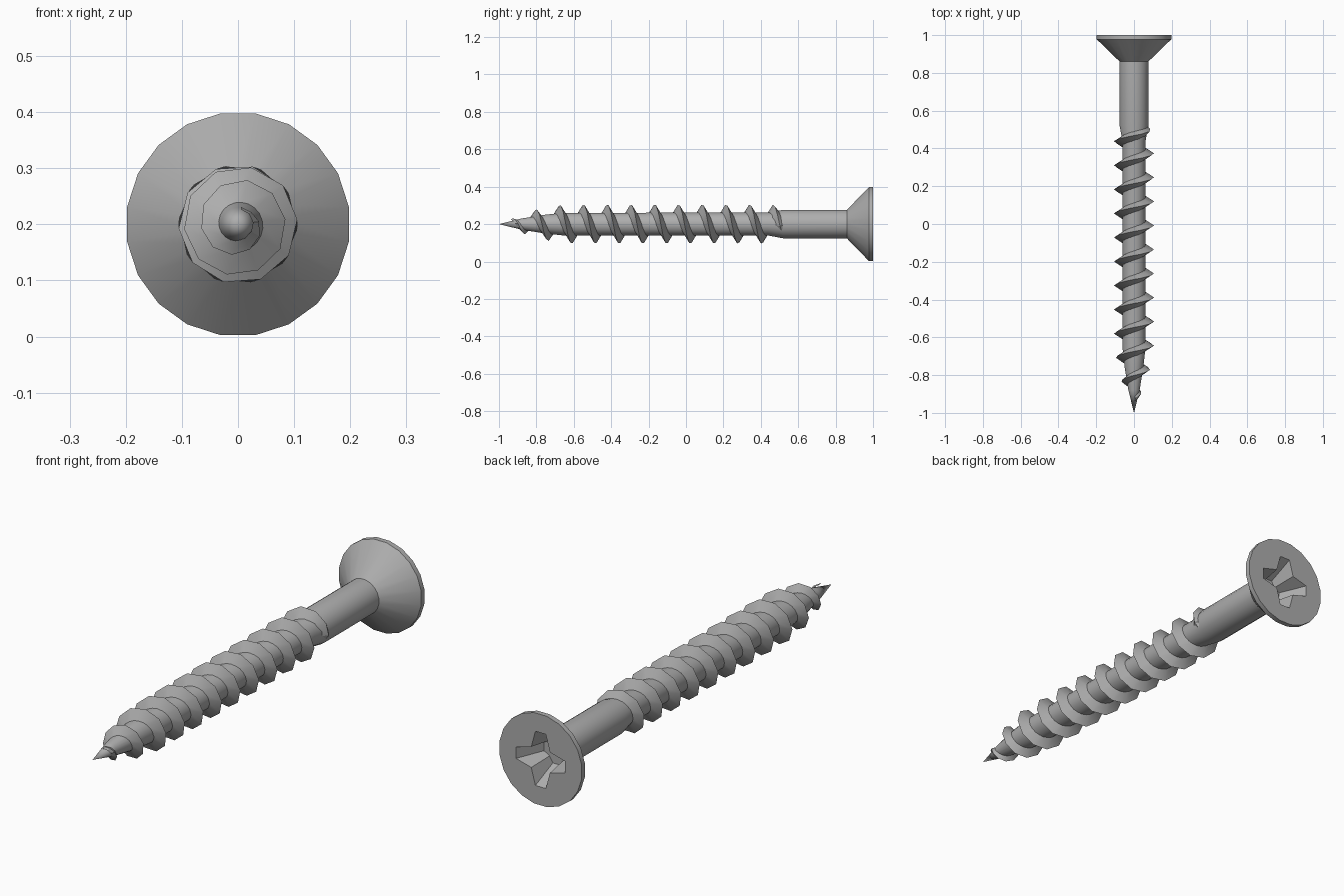
import bpy, bmesh, math

cube = bpy.data.objects.get("Cube")
if cube:
    bpy.data.objects.remove(cube)

AXIS_Z = 0.2
SIDES = 20
PITCH = 0.127
STEPS = 10        # thread segments per turn

steel = bpy.data.materials.new("grey steel")
steel.use_nodes = True
GREY = (0.42, 0.42, 0.42, 1)
steel.diffuse_color = GREY
steel.node_tree.nodes["Principled BSDF"].inputs["Base Color"].default_value = GREY

# Core outline: (y, radius), head rim to tip
CORE = [(1.0, 0.2), (0.978, 0.2), (0.86, 0.077), (0.52, 0.077), (0.44, 0.062),
        (-0.66, 0.061), (-0.76, 0.05), (-0.88, 0.03)]
# Crest outline of the thread
CREST = [(0.52, 0.07), (0.5, 0.088), (0.47, 0.106), (-0.66, 0.106), (-0.72, 0.094),
         (-0.8, 0.08), (-0.86, 0.056), (-0.93, 0.024)]


def radius_at(outline, y):
    """Linear interpolation along an outline sorted by falling y."""
    for (y0, r0), (y1, r1) in zip(outline, outline[1:]):
        if y >= y1:
            return r0 + (r1 - r0) * min(1, max(0, (y0 - y) / (y0 - y1)))
    return outline[-1][1]


def polar(bm, r, angle, y):
    return bm.verts.new((r * math.cos(angle), y, AXIS_Z + r * math.sin(angle)))


def bridge(bm, a, b):
    n = len(a)
    for i in range(n):
        bm.faces.new((a[i], a[(i + 1) % n], b[(i + 1) % n], b[i]))


def finish(name, bm):
    bmesh.ops.recalc_face_normals(bm, faces=bm.faces)
    mesh = bpy.data.meshes.new(name)
    bm.to_mesh(mesh)
    bm.free()
    mesh.materials.append(steel)
    obj = bpy.data.objects.new(name, mesh)
    bpy.context.collection.objects.link(obj)
    bpy.ops.object.select_all(action="DESELECT")
    obj.select_set(True)
    bpy.context.view_layer.objects.active = obj
    bpy.ops.object.shade_smooth_by_angle(angle=math.radians(30))


def cross_loop(bm, y, length, half, inner):
    """Four-armed cross outline for the driver recess."""
    loop = []
    for k in range(4):
        c, s = math.cos(k * math.pi / 2), math.sin(k * math.pi / 2)
        for u, v in ((length, -half), (length, half), (inner, inner)):
            loop.append(bm.verts.new((u * c - v * s, y, AXIS_Z + u * s + v * c)))
    return loop


# Screw body: lathed head, shank, core and point
bm = bmesh.new()
rings = [[polar(bm, r, math.tau * (i + 0.5) / SIDES, y) for i in range(SIDES)]
         for y, r in CORE]
for a, b in zip(rings, rings[1:]):
    bridge(bm, a, b)
tip = bm.verts.new((0, -1, AXIS_Z))
for i in range(SIDES):
    bm.faces.new((rings[-1][i], rings[-1][(i + 1) % SIDES], tip))

# Cross recess sunk into the head
mouth = cross_loop(bm, 1.0, 0.118, 0.025, 0.045)
floor = cross_loop(bm, 0.89, 0.06, 0.018, 0.034)
bridge(bm, mouth, floor)
bm.faces.new(floor)
bm.edges.ensure_lookup_table()
rim_edges = [e for e in bm.edges if len(e.link_faces) == 1]
bmesh.ops.triangle_fill(bm, edges=rim_edges, use_beauty=True)
finish("screw_body", bm)

# Thread: triangular section swept along a right-handed helix
bm = bmesh.new()
START_Y, END_Y = 0.515, -0.925
count = round((START_Y - END_Y) / PITCH * STEPS)
sections = []
for i in range(count + 1):
    y = START_Y + (END_Y - START_Y) * i / count
    angle = math.tau * (0.5 - y) / PITCH
    crest = radius_at(CREST, y)
    root = radius_at(CORE, y) * 0.9
    half = 0.028 * min(1, 0.25 + crest / 0.13)
    sections.append([polar(bm, root, angle, y + half),
                     polar(bm, max(crest, root + 0.004), angle, y),
                     polar(bm, root, angle, y - half)])
for a, b in zip(sections, sections[1:]):
    bridge(bm, a, b)
bm.faces.new(sections[0])
bm.faces.new(sections[-1])
finish("screw_thread", bm)
